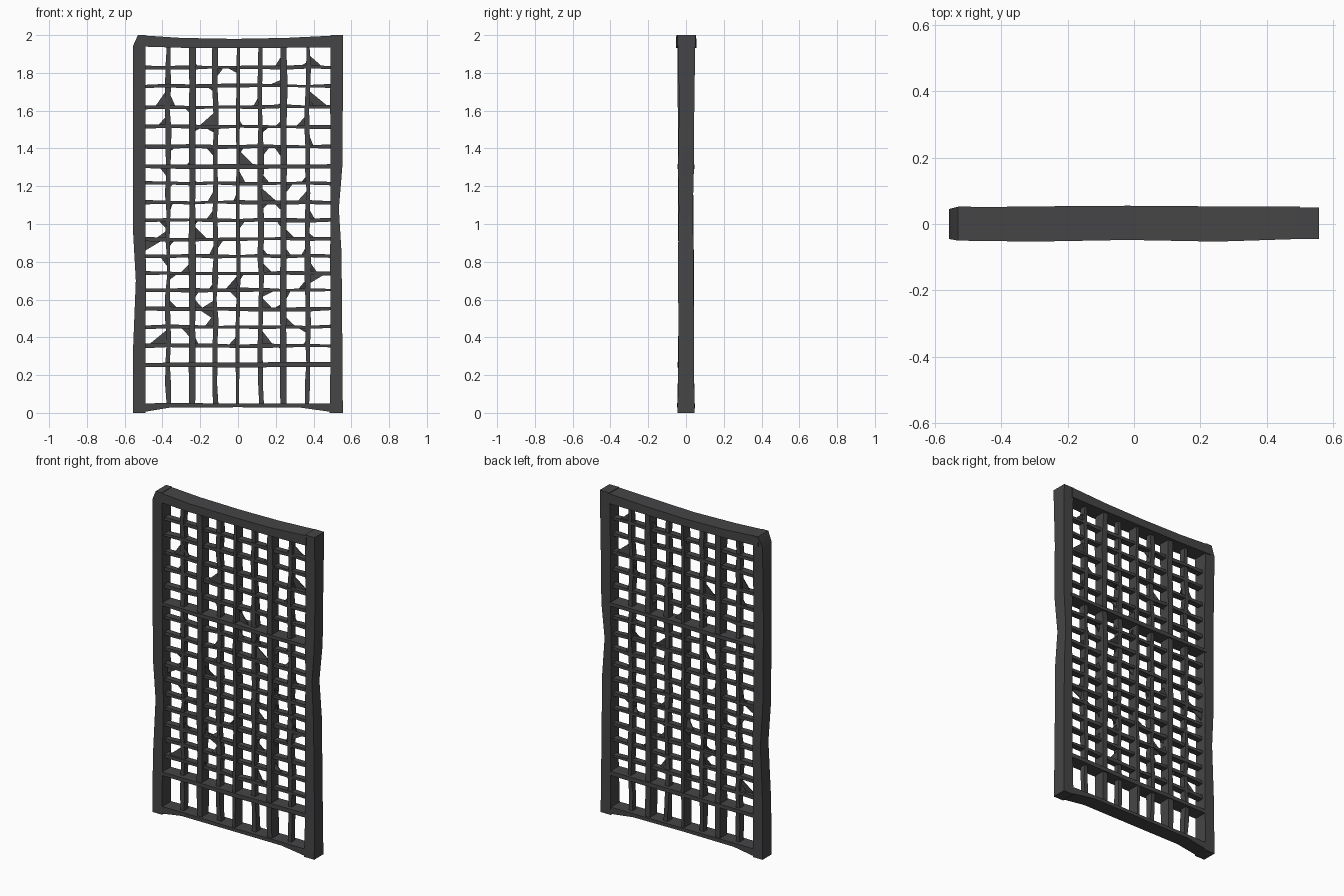
import bpy, bmesh, math, random
from mathutils import Vector

if "Cube" in bpy.data.objects:
    bpy.data.objects.remove(bpy.data.objects["Cube"])

random.seed(7)
iron = bpy.data.materials.new("dark grey iron")
iron.diffuse_color = (0.06, 0.06, 0.063, 1)
iron.use_nodes = True
iron.node_tree.nodes["Principled BSDF"].inputs["Base Color"].default_value = iron.diffuse_color


def finish(bm, name):
    bmesh.ops.recalc_face_normals(bm, faces=bm.faces)
    me = bpy.data.meshes.new(name)
    bm.to_mesh(me)
    bm.free()
    me.materials.append(iron)
    ob = bpy.data.objects.new(name, me)
    bpy.context.collection.objects.link(ob)
    bpy.ops.object.select_all(action='DESELECT')
    ob.select_set(True)
    bpy.context.view_layer.objects.active = ob
    bpy.ops.object.shade_smooth_by_angle(angle=math.radians(40))
    return ob


def loft(bm, rings):
    """Skin four-cornered rings into a closed bar."""
    rs = [[bm.verts.new(p) for p in r] for r in rings]
    for a, b in zip(rs, rs[1:]):
        for i in range(4):
            j = (i + 1) % 4
            bm.faces.new((a[i], a[j], b[j], b[i]))
    bm.faces.new(rs[0])
    bm.faces.new(rs[-1])


def upright(bm, stations):
    """stations: z, x0, x1, y0, y1"""
    loft(bm, [[(x0, y0, z), (x1, y0, z), (x1, y1, z), (x0, y1, z)]
              for z, x0, x1, y0, y1 in stations])


def rail(bm, stations):
    """stations: x, z0, z1, y0, y1"""
    loft(bm, [[(x, y0, z0), (x, y1, z0), (x, y1, z1), (x, y0, z1)]
              for x, z0, z1, y0, y1 in stations])


def worn(start, end, n, c, half, depth, jit):
    """Evenly spaced stations of a slightly uneven bar centred on c."""
    out = []
    for i in range(n + 1):
        t = start + (end - start) * i / n
        r = lambda: random.uniform(-jit, jit)
        out.append((t, c - half + r(), c + half + r(), -depth + r(), depth + r()))
    return out


# outer side posts with hammered edges
bm = bmesh.new()
upright(bm, [(0, -.557, -.49, -.045, .045), (.35, -.555, -.49, -.042, .042),
             (.7, -.541, -.487, -.036, .043), (.95, -.555, -.49, -.042, .04),
             (1.45, -.557, -.49, -.043, .036), (1.94, -.557, -.49, -.045, .045),
             (2, -.53, -.49, -.05, .052)])
finish(bm, "left_post")
bm = bmesh.new()
upright(bm, [(0, .485, .555, -.045, .045), (.3, .49, .553, -.04, .042),
             (.85, .488, .548, -.042, .04), (1.08, .49, .534, -.038, .036),
             (1.3, .49, .552, -.042, .042), (1.65, .488, .555, -.036, .044),
             (2, .49, .557, -.045, .05)])
finish(bm, "right_post")

# top and bottom rails
bm = bmesh.new()
rail(bm, [(-.53, 1.94, 2, -.05, .05), (-.3, 1.933, 1.985, -.053, .053),
          (-.02, 1.932, 1.98, -.048, .055), (.25, 1.933, 1.985, -.053, .053),
          (.5, 1.935, 1.997, -.045, .053)])
finish(bm, "top_rail")
bm = bmesh.new()
rail(bm, [(-.53, 0, .05, -.043, .043), (-.36, .028, .052, -.045, .045),
          (0, .03, .05, -.048, .045), (.33, .028, .05, -.045, .047),
          (.53, 0, .048, -.043, .043)])
finish(bm, "bottom_rail")

# lattice layout
XS = [-.49, -.37, -.242, -.12, 0, .12, .242, .37, .49]
ZS = [.255, .355, .455, .55, .65, .74, .83, .92, 1.02, 1.115,
      1.215, 1.305, 1.41, 1.515, 1.62, 1.73, 1.83, 1.94]

# two heavier cross rails
for name, z in (("lower_cross_rail", ZS[0]), ("middle_cross_rail", ZS[11])):
    bm = bmesh.new()
    rail(bm, worn(-.5, .5, 4, z, .012, .043, .003))
    finish(bm, name)

# three heavier mullions
bm = bmesh.new()
for x, h in ((-.242, .017), (0, .009), (.242, .017)):
    upright(bm, worn(.04, 1.95, 9, x, h, .034, .004))
finish(bm, "mullions")

# thin upright bars, tapering and wandering
bm = bmesh.new()
for x in (-.37, -.12, .12, .37):
    upright(bm, worn(.04, 1.95, 17, x, .012, .019, .006))
finish(bm, "thin_upright_bars")

# thin horizontal bars
bm = bmesh.new()
for z in ZS[1:-1]:
    if z != ZS[11]:
        rail(bm, worn(-.5, .5, 8, z, .009, .02, .004))
finish(bm, "thin_horizontal_bars")


# torn triangular webs in the lattice corners
def web(bm, x, z, dx, dz):
    y = random.uniform(-.012, .012)
    tip = [(x, y, z), (x + dx, random.uniform(-.016, .016), z),
           (x, random.uniform(-.016, .016), z + dz)]
    f = [bm.verts.new((a, b - .003, c)) for a, b, c in tip]
    g = [bm.verts.new((a, b + .003, c)) for a, b, c in tip]
    bm.faces.new(f)
    bm.faces.new(g)
    for i in range(3):
        j = (i + 1) % 3
        bm.faces.new((f[i], f[j], g[j], g[i]))


# large webs: column index, row index, x reach, z reach
BIG = [(1, 14, -.07, .10), (1, 14, .04, .09), (7, 14, .11, .09), (3, 13, -.09, .08),
       (4, 11, .09, .09), (0, 7, .10, -.06), (1, 7, -.07, .05), (2, 7, .08, .08),
       (4, 4, -.07, .08), (5, 4, .08, -.04), (3, 3, -.09, -.06), (3, 3, -.08, .05),
       (1, 1, -.11, .09), (7, 5, .10, -.06), (5, 9, .09, .08), (5, 1, .07, .09),
       (6, 15, -.09, .04), (7, 16, .08, .07)]
bm = bmesh.new()
for c, r, dx, dz in BIG:
    web(bm, XS[c], ZS[r], dx, dz)
for c in range(1, 8):
    for r in range(1, 17):
        if random.random() < .65:
            sx, sz = random.choice((-1, 1)), random.choice((-1, 1))
            web(bm, XS[c], ZS[r], sx * random.uniform(.025, .065),
                sz * random.uniform(.03, .08))
finish(bm, "corner_webs")
